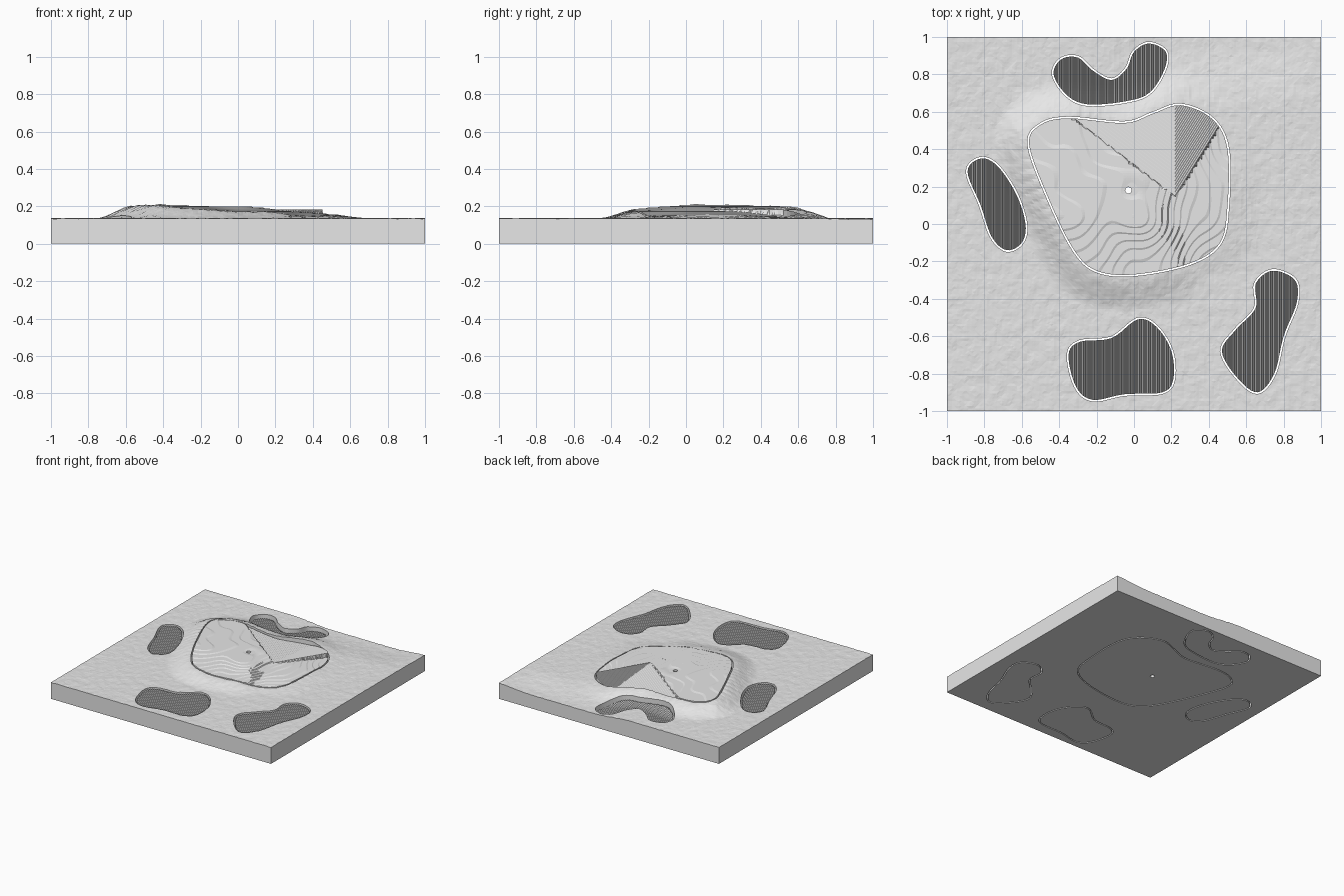
import bpy, bmesh, math
from mathutils import Vector, noise, kdtree

cube = bpy.data.objects.get("Cube")
if cube:
    bpy.data.objects.remove(cube, do_unlink=True)

grey = bpy.data.materials.new("plain_grey")
grey.use_nodes = True
grey.diffuse_color = (0.8, 0.8, 0.8, 1)
grey.node_tree.nodes["Principled BSDF"].inputs["Base Color"].default_value = (0.8, 0.8, 0.8, 1)

# Outlines of the loose pieces
GREEN = [(-.56, .42), (-.5, .53), (-.35, .565), (-.05, .54), (.1, .59), (.25, .635), (.42, .56),
         (.5, .4), (.5, .1), (.46, -.1), (.3, -.21), (0, -.27), (-.2, -.25), (-.32, -.14), (-.45, .12)]
BUNKERS = {
    "left_side_bunker": [(-.89, .28), (-.82, .35), (-.73, .31), (-.63, .16), (-.58, 0), (-.6, -.1),
                         (-.68, -.14), (-.76, -.07), (-.82, .1)],
    "back_bunker": [(-.43, .8), (-.39, .88), (-.3, .89), (-.22, .82), (-.12, .77), (-.04, .83), (0, .92),
                    (.08, .965), (.17, .92), (.16, .82), (.08, .7), (-.05, .655), (-.25, .64), (-.36, .69)],
    "front_bunker": [(-.35, -.7), (-.29, -.63), (-.12, -.61), (.02, -.51), (.12, -.55), (.2, -.68),
                     (.21, -.83), (.15, -.9), (-.05, -.91), (-.22, -.94), (-.31, -.87)],
    "right_side_bunker": [(.47, -.68), (.54, -.57), (.65, -.45), (.65, -.32), (.74, -.25), (.86, -.3),
                          (.87, -.42), (.8, -.6), (.75, -.8), (.66, -.9), (.55, -.82)],
}
GROUND = 0.135
GAP = 0.009


def smooth_loop(points, grow=0.0, steps=6):
    """Closed Catmull-Rom loop, optionally pushed outwards (points run clockwise)."""
    pts = [Vector(p) for p in points]
    n = len(pts)
    loop = []
    for i in range(n):
        a, b, c, d = (pts[(i + k) % n] for k in (-1, 0, 1, 2))
        for s in range(steps):
            t = s / steps
            loop.append(0.5 * (2 * b + (c - a) * t + (2 * a - 5 * b + 4 * c - d) * t * t
                               + (3 * b - a - 3 * c + d) * t ** 3))
    m = len(loop)
    out = []
    for i in range(m):
        tangent = (loop[(i + 1) % m] - loop[i - 1]).normalized()
        out.append(loop[i] + grow * Vector((-tangent.y, tangent.x)))
    return out


def ease(t):
    t = max(0.0, min(1.0, t))
    return t * t * (3 - 2 * t)


# Height of the putting surface and of the mound around it
def green_height(x, y):
    h = 0.207 - 0.015 * ease((x + 0.5) / 0.5) - 0.038 * ease((x - 0.02) / 0.5)
    h -= 0.016 * ease((0.05 - y) / 0.35) + 0.01 * ease((y - 0.2) / 0.4)
    h += 0.006 * math.exp(-((x + 0.02) ** 2 + (y - 0.04) ** 2) / 0.01)
    return h + 0.006 * noise.noise(Vector((x * 5, y * 5, 0.3)))


rim = smooth_loop(GREEN)
tree = kdtree.KDTree(len(rim))
for i, p in enumerate(rim):
    tree.insert((p.x, p.y, 0), i)
tree.balance()


def inside(x, y):
    hit = False
    for i, b in enumerate(rim):
        a = rim[i - 1]
        if (a.y > y) != (b.y > y) and x < (b.x - a.x) * (y - a.y) / (b.y - a.y) + a.x:
            hit = not hit
    return hit


def mound_height(x, y):
    dist = 0 if inside(x, y) else tree.find((x, y, 0))[2]
    dip = 0.025 * ease((y - 0.62) / 0.35) * ease((x + 0.2) / 0.35) * ease((1.1 - x) / 0.4)
    return GROUND + (green_height(x, y) - GROUND) * (1 - ease(dist / 0.2)) - dip


def rough_height(x, y):
    bumps = noise.noise(Vector((x * 24, y * 17, 2))) + 0.5 * noise.noise(Vector((x * 50, y * 50, 7)))
    return mound_height(x, y) + 0.003 * bumps


def sheet(x0, x1, y0, y1, nx, ny, height):
    bm = bmesh.new()
    bmesh.ops.create_grid(bm, x_segments=nx, y_segments=ny, size=1)
    for v in bm.verts:
        x = x0 + (v.co.x + 1) / 2 * (x1 - x0)
        y = y0 + (v.co.y + 1) / 2 * (y1 - y0)
        v.co = (x, y, height(x, y))
    bmesh.ops.triangulate(bm, faces=bm.faces[:])
    return bm


def to_object(name, bm):
    bmesh.ops.recalc_face_normals(bm, faces=bm.faces[:])
    mesh = bpy.data.meshes.new(name)
    bm.to_mesh(mesh)
    bm.free()
    mesh.materials.append(grey)
    obj = bpy.data.objects.new(name, mesh)
    bpy.context.collection.objects.link(obj)
    return obj


def solid(name, bm):
    """Close a height sheet down to the flat underside."""
    edges = [e for e in bm.edges if e.is_boundary]
    new = bmesh.ops.extrude_edge_only(bm, edges=edges)["geom"]
    for v in new:
        if isinstance(v, bmesh.types.BMVert):
            v.co.z = 0
    bottom = [e for e in new if isinstance(e, bmesh.types.BMEdge) and e.is_boundary]
    bmesh.ops.edgeloop_fill(bm, edges=bottom)
    return to_object(name, bm)


def prism(name, loops):
    bm = bmesh.new()
    for loop in loops:
        face = bm.faces.new([bm.verts.new((p.x, p.y, -0.1)) for p in loop])
        top = bmesh.ops.extrude_face_region(bm, geom=[face])["geom"]
        for v in top:
            if isinstance(v, bmesh.types.BMVert):
                v.co.z = 0.5
    obj = to_object(name, bm)
    obj.hide_render = True
    return obj


def cut(obj, cutter, operation):
    mod = obj.modifiers.new("cut", "BOOLEAN")
    mod.operation, mod.solver, mod.object = operation, "EXACT", cutter
    bpy.context.view_layer.update()
    done = obj.evaluated_get(bpy.context.evaluated_depsgraph_get())
    mesh = bpy.data.meshes.new_from_object(done)
    obj.modifiers.clear()
    obj.data = mesh
    bpy.data.objects.remove(cutter, do_unlink=True)


# Rough ground slab with a pocket for every piece
slab = solid("ground_slab", sheet(-1, 1, -1, 1, 150, 150, rough_height))
pockets = [smooth_loop(p, GAP) for p in [GREEN, *BUNKERS.values()]]
cut(slab, prism("pocket_cutter", pockets), "DIFFERENCE")

# Ribbed bunker pieces
RIB = 0.006
for name, points in BUNKERS.items():
    loop = smooth_loop(points)
    x0, x1 = min(p.x for p in loop) - 0.02, max(p.x for p in loop) + 0.02
    y0, y1 = min(p.y for p in loop) - 0.02, max(p.y for p in loop) + 0.02
    depth = 0.035 if name.startswith("back") else 0.012

    def ribbed(x, y):
        return mound_height(x, y) - depth + RIB * (-1) ** round((x - x0) / RIB)

    columns = math.ceil((x1 - x0) / RIB)
    bunker = solid(name, sheet(x0, x0 + columns * RIB, y0, y1, columns, 24, ribbed))
    cut(bunker, prism("bunker_cutter", [loop]), "INTERSECT")


# Terraced green with a wedge of fine V-shaped steps
FOLD, TIP = 0.22, 0.15
SLOPES = {-1: -0.77, 1: 1.6}
STEP, PITCH = 0.0045, 0.02


def wedge(co):
    slope = SLOPES[1 if co.x > FOLD else -1]
    return co.y - TIP - slope * (co.x - FOLD)


def terrace(value, step, riser):
    k = math.floor(value / step)
    return step * (k + min(1, (value / step - k) / riser))


def slice_faces(bm, faces, co, normal):
    geom = {g for f in faces for g in (f, *f.edges, *f.verts)}
    bmesh.ops.bisect_plane(bm, geom=list(geom), dist=1e-6, plane_co=co, plane_no=normal)


bm = sheet(-0.6, 0.54, -0.31, 0.68, 90, 80, green_height)
slice_faces(bm, bm.faces, (FOLD, 0, 0), (1, 0, 0))
for side, slope in SLOPES.items():
    for k in range(27):
        for part in (0, 0.2):
            d = (k + part) * PITCH
            band = [f for f in bm.faces if (f.calc_center_median().x - FOLD) * side > 0
                    and wedge(f.calc_center_median()) > d - 2 * PITCH]
            slice_faces(bm, band, (FOLD, TIP + d, 0), (-slope, 1, 0))
for k in range(int(0.13 / STEP), int(0.23 / STEP)):
    for part in (0, 0.2):
        z = (k + part) * STEP
        band = [f for f in bm.faces if wedge(f.calc_center_median()) < 0
                and min(v.co.z for v in f.verts) < z < max(v.co.z for v in f.verts)]
        if band:
            slice_faces(bm, band, (0, 0, z), (0, 0, 1))
for v in bm.verts:
    d = wedge(v.co)
    if d > -1e-5:
        v.co.z = 0.183 - 0.085 * terrace(d, PITCH, 0.2)
    else:
        v.co.z = terrace(v.co.z, STEP, 0.2)
bmesh.ops.triangulate(bm, faces=bm.faces[:])
green = solid("putting_green", bm)
cut(green, prism("green_cutter", [rim]), "INTERSECT")

# Flag hole through the green
ring = [Vector((-0.03 + 0.017 * math.cos(a), 0.18 + 0.017 * math.sin(a)))
        for a in (math.tau * i / 24 for i in range(24))]
cut(green, prism("hole_cutter", [ring]), "DIFFERENCE")
